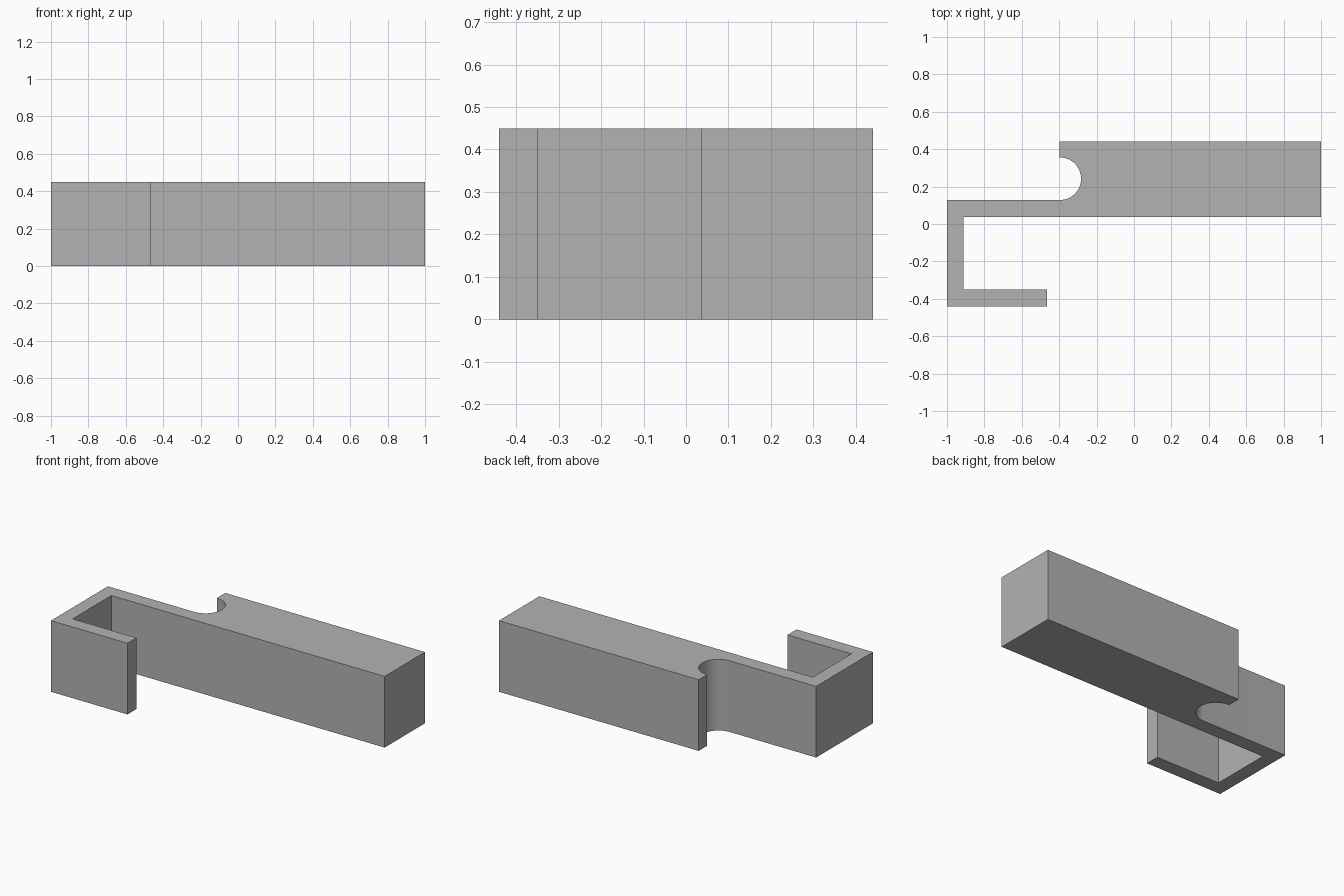
import bpy
import bmesh
from math import sin, cos, pi

if "Cube" in bpy.data.objects:
    bpy.data.objects.remove(bpy.data.objects["Cube"], do_unlink=True)

HEIGHT = 0.45

# Single grey material
grey = bpy.data.materials.new("plain_grey")
grey.use_nodes = True
colour = (0.45, 0.45, 0.45, 1)
grey.diffuse_color = colour
grey.node_tree.nodes["Principled BSDF"].inputs["Base Color"].default_value = colour

# Half-round notch, from its lower edge round to its upper edge
cx, cy, radius, steps = -0.397, 0.242, 0.114, 32
notch = [(cx + radius * cos(a), cy + radius * sin(a))
         for a in (-pi / 2 + pi * i / steps for i in range(steps + 1))]

# Plan outline, anticlockwise: hook, long bar, notch
outline = [(-1, -0.44), (-0.465, -0.44), (-0.465, -0.35), (-0.912, -0.35),
           (-0.912, 0.037), (1, 0.037), (1, 0.44), (cx, 0.44)]
outline += notch[::-1] + [(-1, cy - radius)]

# Extrude the outline into the solid clip
bm = bmesh.new()
base = bm.faces.new([bm.verts.new((x, y, 0)) for x, y in outline])
top = bmesh.ops.extrude_face_region(bm, geom=[base], use_keep_orig=True)
top_verts = [g for g in top["geom"] if isinstance(g, bmesh.types.BMVert)]
bmesh.ops.translate(bm, verts=top_verts, vec=(0, 0, HEIGHT))
bmesh.ops.recalc_face_normals(bm, faces=bm.faces)
mesh = bpy.data.meshes.new("hooked_bar")
bm.to_mesh(mesh)
bm.free()
mesh.materials.append(grey)

bar = bpy.data.objects.new("hooked_bar", mesh)
bpy.context.collection.objects.link(bar)
bpy.context.view_layer.objects.active = bar
bar.select_set(True)
bpy.ops.object.shade_smooth_by_angle(angle=pi / 6)
